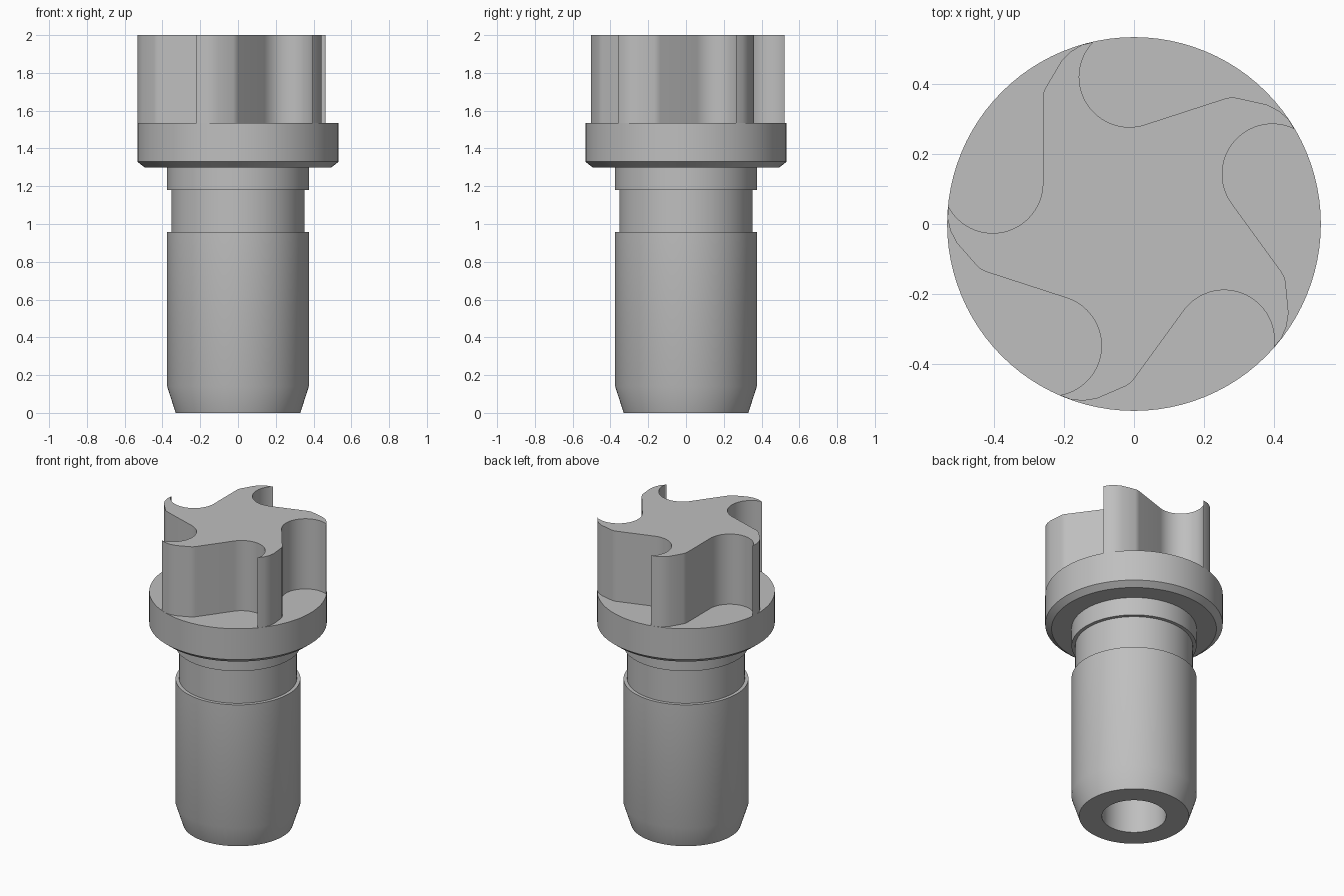
import bpy, bmesh, math
from mathutils import Matrix, Vector

if "Cube" in bpy.data.objects:
    bpy.data.objects.remove(bpy.data.objects["Cube"])

steel = bpy.data.materials.new("grey_steel")
steel.diffuse_color = (0.52, 0.52, 0.52, 1)
steel.use_nodes = True
steel.node_tree.nodes["Principled BSDF"].inputs["Base Color"].default_value = steel.diffuse_color


def finish(bm, name):
    bmesh.ops.recalc_face_normals(bm, faces=bm.faces)
    mesh = bpy.data.meshes.new(name)
    bm.to_mesh(mesh)
    bm.free()
    mesh.materials.append(steel)
    ob = bpy.data.objects.new(name, mesh)
    bpy.context.collection.objects.link(ob)
    bpy.ops.object.select_all(action='DESELECT')
    ob.select_set(True)
    bpy.context.view_layer.objects.active = ob
    bpy.ops.object.shade_smooth_by_angle(angle=math.radians(30))
    return ob


def lathe(name, profile, n=96):
    bm = bmesh.new()
    verts = [bm.verts.new((r, 0, z)) for r, z in profile]
    edges = [bm.edges.new(p) for p in zip(verts, verts[1:])]
    bmesh.ops.spin(bm, geom=verts + edges, cent=(0, 0, 0), axis=(0, 0, 1),
                   angle=2 * math.pi, steps=n, use_duplicate=False)
    bmesh.ops.remove_doubles(bm, verts=bm.verts, dist=1e-5)
    return finish(bm, name)


# Shank with blind bore, tapered nose, groove and chamfered flange
lathe("shank_and_flange", [
    (0, 0.6), (0.193, 0.6), (0.193, 0), (0.33, 0), (0.375, 0.14),
    (0.375, 0.957), (0.353, 0.957), (0.353, 1.18), (0.375, 1.18),
    (0.375, 1.30), (0.495, 1.30), (0.533, 1.33), (0.533, 1.535), (0, 1.535)])

# Five-armed head: one pocket outline repeated around the axis
RIM = 0.532
pocket = [Vector(p) for p in [(-0.149, 0.511), (-0.180, 0.492), (-0.207, 0.465),
                              (-0.252, 0.389), (-0.258, 0.375), (-0.26, 0.358)]]
centre, radius = Vector((-0.403, 0.117)), 0.143
for i in range(60):
    a = -math.radians(i * 4)
    p = centre + radius * Vector((math.cos(a), math.sin(a)))
    if p.length > RIM:
        pocket.append(p.normalized() * RIM)
        break
    pocket.append(p)

bm = bmesh.new()
ring = []
for k in range(5):
    turn = Matrix.Rotation(math.radians(72 * k), 2)
    for p in pocket:
        q = turn @ p
        ring.append(bm.verts.new((q.x, q.y, 1.53)))
base = bm.faces.new(ring)
top = bmesh.ops.extrude_face_region(bm, geom=[base])["geom"]
bmesh.ops.translate(bm, vec=(0, 0, 0.47),
                    verts=[g for g in top if isinstance(g, bmesh.types.BMVert)])
finish(bm, "five_armed_head")
